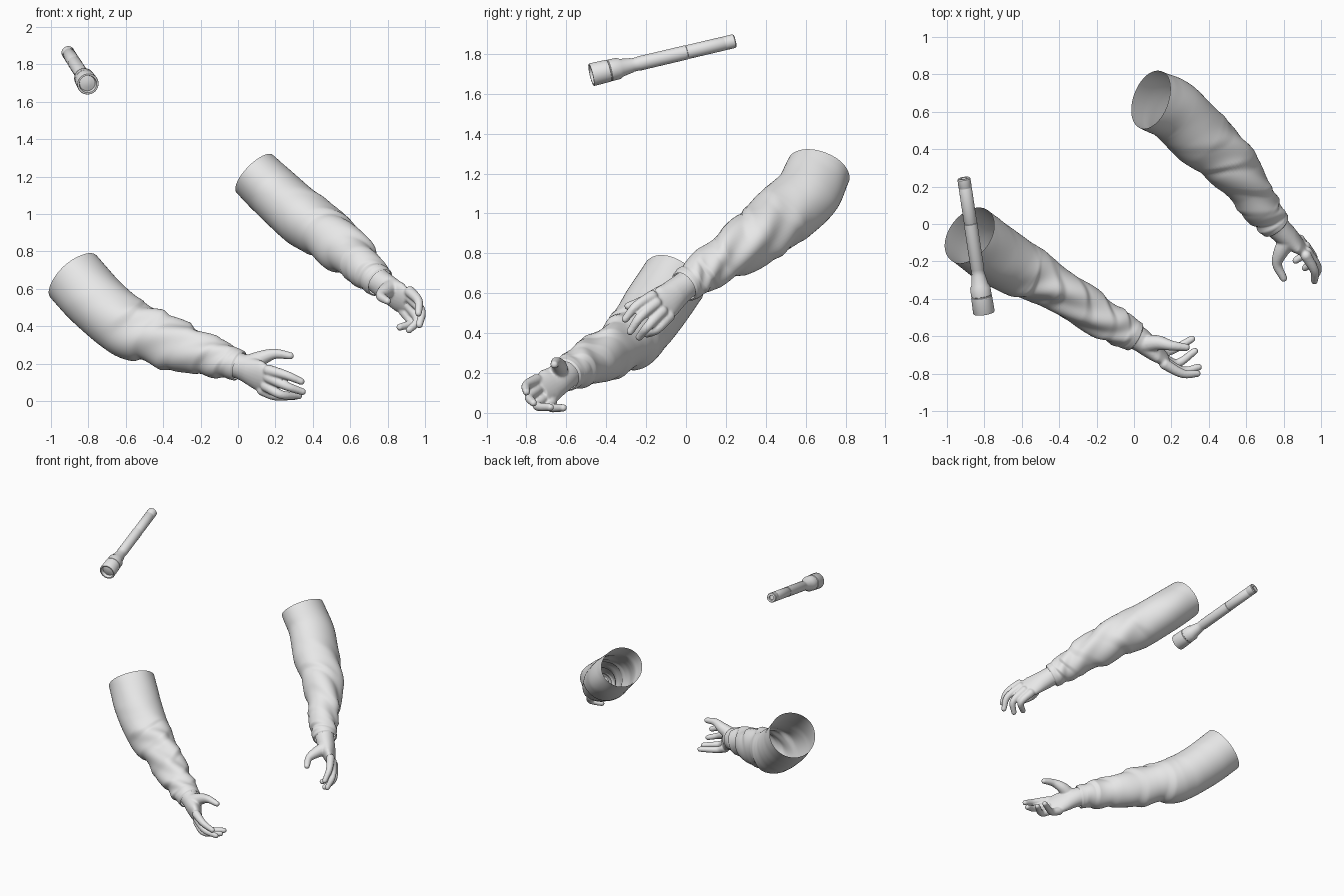
import bpy, bmesh, math
from mathutils import Vector

cube = bpy.data.objects.get("Cube")
if cube:
    bpy.data.objects.remove(cube)


def make_material(name, value):
    mat = bpy.data.materials.new(name)
    mat.use_nodes = True
    color = (value, value, value, 1)
    mat.diffuse_color = color
    mat.node_tree.nodes["Principled BSDF"].inputs["Base Color"].default_value = color
    return mat


GREY = make_material("plain_grey", 0.8)


def finish(bm, name, angle=None):
    mesh = bpy.data.meshes.new(name)
    bm.to_mesh(mesh)
    bm.free()
    mesh.materials.append(GREY)
    for poly in mesh.polygons:
        poly.use_smooth = True
    if angle:
        mesh.set_sharp_from_angle(angle=math.radians(angle))
    obj = bpy.data.objects.new(name, mesh)
    bpy.context.collection.objects.link(obj)
    return obj


def spline(keys, t):
    """Smooth curve through key vectors, t from 0 to 1."""
    n = len(keys) - 1
    i = min(int(t * n), n - 1)
    f = t * n - i
    b, c = keys[i], keys[i + 1]
    a = keys[i - 1] if i else b * 2 - c
    d = keys[i + 2] if i + 2 <= n else c * 2 - b
    return (b * 2 + (c - a) * f + (a * 2 - b * 5 + c * 4 - d) * f * f
            + (b * 3 - a - c * 3 + d) * f ** 3) * 0.5


def loft(bm, keys, side, section, steps, segs, caps=True):
    """Sweep rings along keys; section(t, angle) gives the two half widths."""
    keys = [Vector(k) for k in keys]
    rings = []
    for i in range(steps + 1):
        t = i / steps
        centre = spline(keys, t)
        axis = (spline(keys, min(t + 0.02, 1)) - spline(keys, max(t - 0.02, 0))).normalized()
        u = (side - axis * side.dot(axis)).normalized()
        v = axis.cross(u)
        ring = []
        for j in range(segs):
            ang = math.tau * j / segs
            a, b = section(t, ang)
            ring.append(bm.verts.new(centre + u * a * math.cos(ang) + v * b * math.sin(ang)))
        rings.append(ring)
    for r, s in zip(rings, rings[1:]):
        for j in range(segs):
            k = (j + 1) % segs
            bm.faces.new((r[j], r[k], s[k], s[j]))
    if caps:
        bm.faces.new(rings[0][::-1])
        bm.faces.new(rings[-1])


def lerp_list(values, t):
    x = t * (len(values) - 1)
    i = min(int(x), len(values) - 2)
    return values[i] + (values[i + 1] - values[i]) * (x - i)


# Sleeves: open tubes with slanted cloth folds and a tight cuff
def sleeve(name, path, radii, wide, phase):
    def section(t, ang):
        r = lerp_list(radii, t)
        amp = 0.008 + 0.075 * max(0, min(1, (t - 0.22) / 0.2)) * max(0, min(1, (0.93 - t) / 0.06))
        slant = 0.38 * math.cos(ang + phase) + 0.12 * math.sin(2 * ang + phase)
        saw = (t * 7 + slant) % 1.0
        fold = saw / 0.75 if saw < 0.75 else (1 - saw) / 0.25
        wave = math.sin(math.tau * (t * 4.3 - 0.5 * math.sin(ang + phase)) + 2 * ang)
        r *= 1 + amp * (1.5 * (fold - 0.5) * (0.6 + 0.4 * math.sin(ang * 2 + t * 9)) + 0.7 * wave)
        if t > 0.985:
            r *= 0.9
        return r * lerp_list(wide, t), r

    bm = bmesh.new()
    loft(bm, path, Vector((0, 1, 0)), section, 120, 56, caps=False)
    return finish(bm, name)


sleeve("right_sleeve",
       [(-.88, -.06, .665), (-.745, -.16, .52), (-.60, -.245, .40), (-.46, -.315, .345),
        (-.30, -.42, .285), (-.15, -.515, .24), (-.055, -.57, .21), (.01, -.605, .187)],
       [.167, .165, .162, .147, .13, .108, .09, .082],
       [1, 1, .95, .82, .87, .95, 1, 1], 0.6)
sleeve("left_sleeve",
       [(.09, .665, 1.215), (.22, .60, 1.09), (.36, .46, .97), (.495, .345, .875),
        (.61, .19, .775), (.68, .085, .705), (.725, .03, .663), (.76, -.01, .635)],
       [.14, .148, .152, .143, .118, .1, .09, .084],
       [1.17, 1.15, 1.1, 1, .97, 1, 1, 1], 2.4)


# Hands: palm, fingers and thumb fused into one smooth skin
def hand(name, palm, side, fingers, thumb):
    bm = bmesh.new()
    widths, depths = [.07, .071, .078, .088, .07], [.068, .066, .058, .042, .026]
    loft(bm, palm, Vector(side),
         lambda t, a: (lerp_list(widths, t), lerp_list(depths, t)), 16, 24)

    def digit(keys, radii):
        along = Vector(keys[-1]) - Vector(keys[0])
        loft(bm, keys, along.orthogonal(),
             lambda t, a: (lerp_list(radii, t),) * 2, 14, 14)
        for point, r in ((keys[0], radii[0]), (keys[-1], radii[-1])):
            ball = bmesh.ops.create_uvsphere(bm, u_segments=14, v_segments=10, radius=r)
            bmesh.ops.translate(bm, verts=ball["verts"], vec=Vector(point))

    for keys in fingers:
        digit(keys, [.03, .024, .019])
    digit(thumb, [.05, .04, .027, .02])
    obj = finish(bm, name)
    skin = obj.modifiers.new("fuse", "REMESH")
    skin.mode = "VOXEL"
    skin.voxel_size = 0.006
    skin.use_smooth_shade = True
    soft = obj.modifiers.new("soften", "SMOOTH")
    soft.factor = 0.5
    soft.iterations = 6
    return obj


hand("right_hand",
     [(-.05, -.57, .208), (.035, -.62, .178), (.10, -.675, .143), (.17, -.725, .11)],
     (.05, -.09, .12),
     [[(.165, -.75, .165), (.26, -.80, .138), (.338, -.80, .105)],
      [(.165, -.74, .125), (.26, -.785, .08), (.345, -.765, .05)],
      [(.15, -.715, .08), (.23, -.745, .035), (.325, -.68, .028)],
      [(.13, -.675, .058), (.20, -.675, .027), (.31, -.615, .025)]],
     [(.06, -.64, .20), (.13, -.635, .232), (.20, -.65, .253), (.28, -.66, .242)])
hand("left_hand",
     [(.715, .04, .672), (.785, -.035, .615), (.85, -.09, .565), (.905, -.135, .53)],
     (.04, -.085, .10),
     [[(.92, -.17, .585), (.965, -.25, .535), (.965, -.305, .47)],
      [(.925, -.15, .55), (.98, -.23, .48), (.97, -.28, .408)],
      [(.915, -.12, .51), (.96, -.19, .435), (.915, -.235, .38)],
      [(.885, -.085, .485), (.925, -.145, .42), (.865, -.195, .395)]],
     [(.82, -.09, .605), (.785, -.15, .585), (.765, -.215, .56), (.80, -.29, .535)])

# Flashlight: one turned profile from tail button to recessed lens
tail, nose = Vector((-.91, .245, 1.865)), Vector((-.802, -.475, 1.695))
length = (nose - tail).length
profile = [(.012, 0), (.012, .016), (0, .018), (0, .031), (.005, .035), (.05, .035),
           (.052, .034), (.055, .034), (.057, .035), (.245, .035), (.247, .034),
           (.250, .034), (.252, .036), (.50, .036), (.505, .034), (.53, .034), (.54, .037),
           (.59, .045), (.605, .054), (.65, .055), (.652, .053), (.655, .053),
           (.657, .056), (length - .004, .058), (length, .056), (length, .047),
           (length - .022, .042), (length - .016, .02), (length - .014, 0)]
bm = bmesh.new()
verts = [bm.verts.new((r, 0, d)) for d, r in profile]
edges = [bm.edges.new(pair) for pair in zip(verts, verts[1:])]
bmesh.ops.spin(bm, geom=verts + edges, cent=(0, 0, 0), axis=(0, 0, 1),
               angle=math.tau, steps=32, use_merge=True)
bmesh.ops.remove_doubles(bm, verts=bm.verts, dist=0.0002)
bmesh.ops.recalc_face_normals(bm, faces=bm.faces)
flashlight = finish(bm, "flashlight", 35)
flashlight.location = tail
flashlight.rotation_mode = "QUATERNION"
flashlight.rotation_quaternion = (nose - tail).to_track_quat("Z", "Y")
